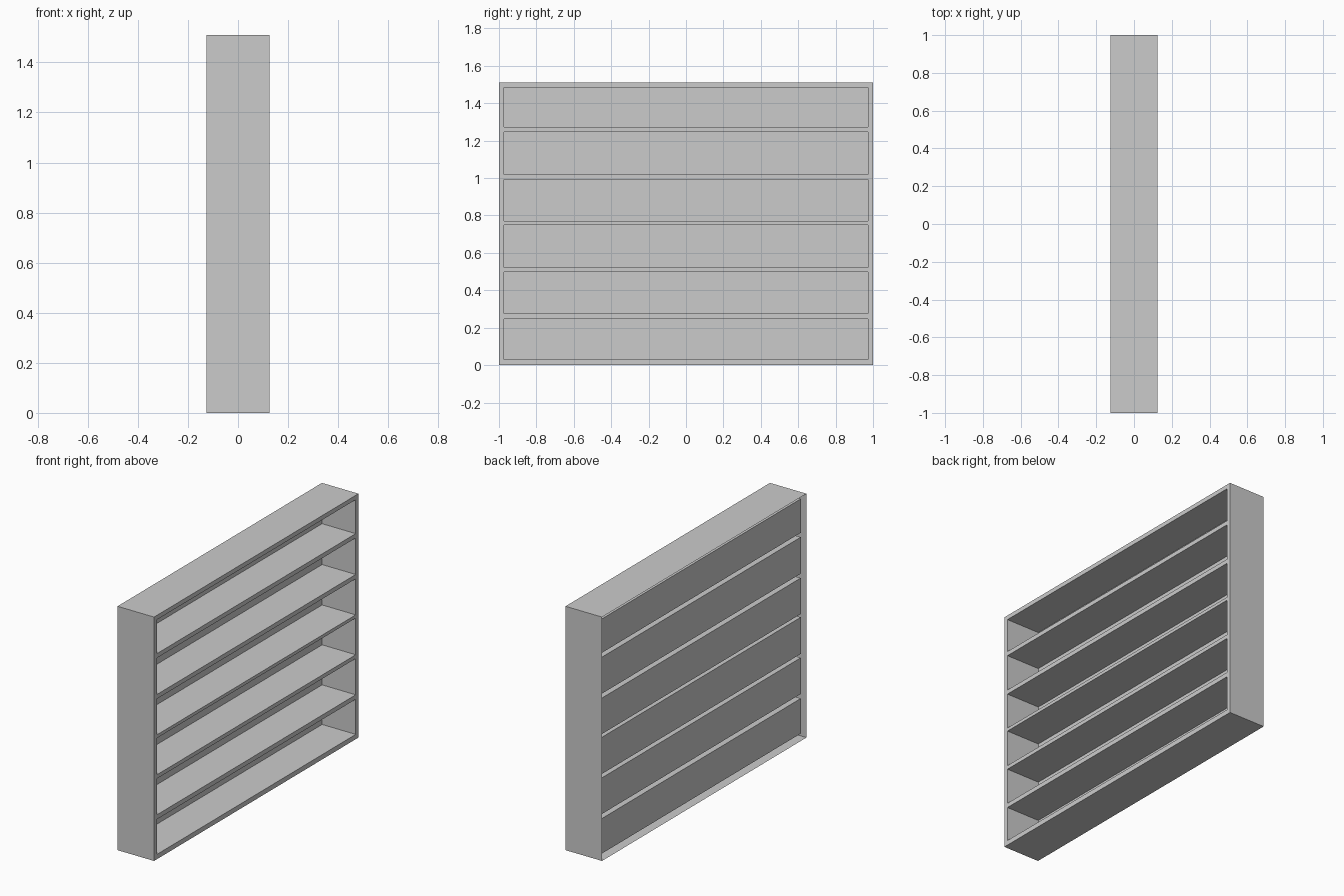
import bpy, bmesh

if "Cube" in bpy.data.objects:
    bpy.data.objects.remove(bpy.data.objects["Cube"])

D, W, H = 0.125, 1.0, 1.51          # half depth, half width, height
BACK = -0.105                       # rear plane of the compartments
INNER = 0.973                       # half width of the openings
OPENINGS = [(0.03, 0.247), (0.275, 0.499), (0.523, 0.75),
            (0.77, 0.993), (1.02, 1.246), (1.273, 1.483)]


def finish(name, bm):
    mesh = bpy.data.meshes.new(name)
    bm.to_mesh(mesh)
    bm.free()
    obj = bpy.data.objects.new(name, mesh)
    bpy.context.collection.objects.link(obj)
    return obj


def open_box(name, lo, hi, open_front, open_back, inward=False):
    """Thin-walled box with its +x and/or -x face removed."""
    bm = bmesh.new()
    bmesh.ops.create_cube(bm, size=1)
    for v in bm.verts:
        v.co = [lo[i] + (v.co[i] + 0.5) * (hi[i] - lo[i]) for i in range(3)]
    bm.normal_update()
    gone = [f for f in bm.faces
            if (open_front and f.normal.x > 0.5) or (open_back and f.normal.x < -0.5)]
    bmesh.ops.delete(bm, geom=gone, context='FACES')
    if inward:
        bmesh.ops.reverse_faces(bm, faces=bm.faces[:])
    return finish(name, bm)


# Outer case: top, bottom and two ends, hollow from behind
open_box("outer_case", (-D, -W, 0), (D, W, H), True, True)

# Face frame: flat stiles and rails around the openings
zs = [0] + [z for pair in OPENINGS for z in pair] + [H]
ys = [-W, -INNER, INNER, W]
bm = bmesh.new()
grid = [[bm.verts.new((D, y, z)) for y in ys] for z in zs]
for r in range(len(zs) - 1):
    for c in range(3):
        if c == 1 and r % 2 == 1:   # opening
            continue
        bm.faces.new((grid[r][c], grid[r][c + 1], grid[r + 1][c + 1], grid[r + 1][c]))
finish("face_frame", bm)

# Shelf compartments: recessed trays open at the frame
for i, (z0, z1) in enumerate(OPENINGS):
    open_box(f"shelf_compartment_{i + 1}", (BACK, -INNER, z0), (D, INNER, z1),
             True, False, inward=True)
